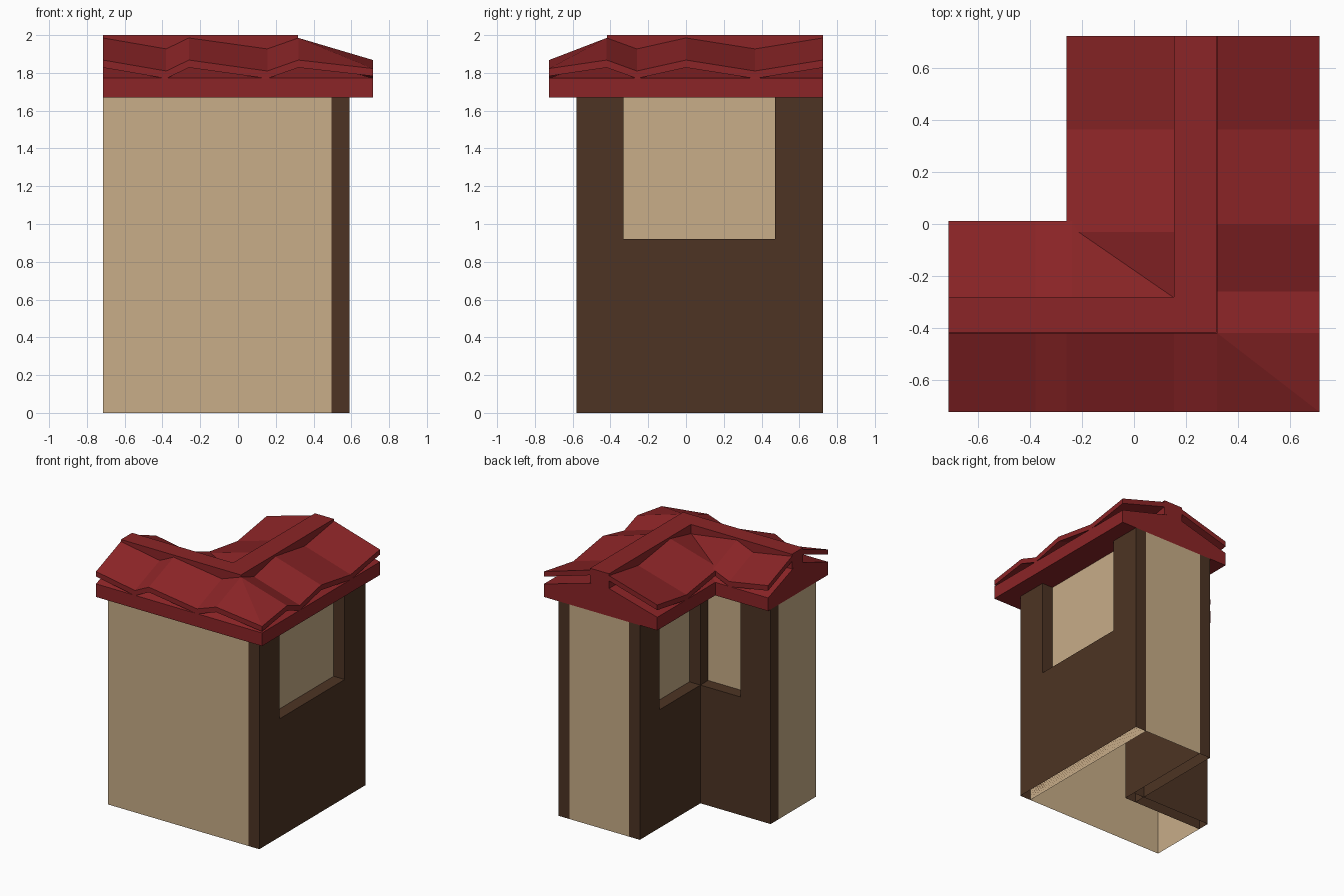
import bpy, bmesh

if "Cube" in bpy.data.objects:
    bpy.data.objects.remove(bpy.data.objects["Cube"])

def material(name, rgb):
    m = bpy.data.materials.new(name)
    m.diffuse_color = (*rgb, 1)
    m.use_nodes = True
    m.node_tree.nodes["Principled BSDF"].inputs["Base Color"].default_value = m.diffuse_color
    return m

TAN = material("tan_plaster", (0.578, 0.418, 0.246))
BROWN = material("dark_brown_wood", (0.074, 0.034, 0.017))
RED = material("red_roof", (0.26, 0.018, 0.02))

def make(name, verts, faces, mat, fix=True):
    bm = bmesh.new()
    vs = [bm.verts.new(v) for v in verts]
    for f in faces:
        bm.faces.new([vs[i] for i in f])
    if fix:
        bmesh.ops.recalc_face_normals(bm, faces=bm.faces)
    me = bpy.data.meshes.new(name)
    bm.to_mesh(me)
    bm.free()
    me.materials.append(mat)
    ob = bpy.data.objects.new(name, me)
    bpy.context.collection.objects.link(ob)
    return ob

def prism(name, pts, axis, a, b, mat, open_bottom=False):
    """Extrude a 2D profile along an axis from a to b."""
    def place(p, d):
        return {"x": (d, p[0], p[1]), "y": (p[0], d, p[1]), "z": (p[0], p[1], d)}[axis]
    n = len(pts)
    verts = [place(p, a) for p in pts] + [place(p, b) for p in pts]
    faces = [tuple(range(n)), tuple(range(2 * n - 1, n - 1, -1))]
    for i in range(n):
        j = (i + 1) % n
        if open_bottom and pts[i][1] == 0 and pts[j][1] == 0:
            continue
        faces.append((i, j, n + j, n + i))
    return make(name, verts, faces, mat)

WALL, SILL = 1.67, 0.92
X0, X1, Y0, Y1 = -0.715, 0.59, -0.58, 0.725
IX, IY, T = -0.11, -0.02, 0.095   # inner corner and plate thickness

# Tan wall sheets: start and end in plan (outside on the right), bottom height
sheets = {
    "front_wall": ((X0, Y0), (X1 - T, Y0), 0),
    "right_wall": ((X1 - T, Y0), (X1 - T, Y1), 0),
    "back_end_wall": ((X1 - T, Y1), (IX + T, Y1), 0),
    "left_end_wall": ((X0, IY - T), (X0, Y0), 0),
    "inner_left_panel": ((IX + T, Y1), (IX + T, IY - T), SILL - 0.02),
    "inner_back_panel": ((IX + T, IY - T), (X0, IY - T), SILL - 0.02),
}
for name, (p, q, z) in sheets.items():
    make(name, [(*p, z), (*q, z), (*q, WALL), (*p, WALL)], [(0, 1, 2, 3)], TAN, False)

# Dark wooden cladding with window openings
prism("right_cladding",
      [(Y0, 0), (Y1, 0), (Y1, WALL), (0.47, WALL), (0.47, SILL),
       (-0.33, SILL), (-0.33, WALL), (Y0, WALL)],
      "x", X1 - T, X1, BROWN, True)
prism("inner_left_cladding",
      [(IY, 0), (Y1, 0), (Y1, WALL), (0.48, WALL), (0.48, SILL), (IY, SILL)],
      "x", IX, IX + T, BROWN, True)
prism("inner_back_cladding",
      [(IX, 0), (X0, 0), (X0, WALL), (-0.455, WALL), (-0.455, SILL), (IX, SILL)],
      "y", IY - T, IY, BROWN, True)
prism("inner_corner_post",
      [(IX, 0), (IX + T, 0), (IX + T, WALL), (IX, WALL)],
      "y", IY - T, IY, BROWN, True)

# Roof base: L-shaped fascia with hipped and gabled top
R, F, RX, RY = 0.715, 0.725, -0.26, 0.011
outline = [(-R, -F), (R, -F), (R, F), (RX, F), (RX, RY), (-R, RY)]
cx, cy = (R + RX) / 2, (RY - F) / 2
verts = [(*p, WALL) for p in outline] + [(*p, 1.772) for p in outline]
verts += [(-R, cy, 1.905), (cx, cy, 1.905), (cx, F, 1.905)]
faces = [(5, 4, 3, 2, 1, 0)]
faces += [(i, (i + 1) % 6, 6 + (i + 1) % 6, 6 + i) for i in range(6)]
faces += [(6, 7, 13, 12), (7, 8, 14, 13), (8, 9, 14),
          (9, 10, 13, 14), (10, 11, 12, 13), (11, 6, 12)]
make("roof_base", verts, faces, RED)

# Wavy tile sheets: columns of (ridge position, eave position, wave drop)
def tiles(name, axis, ridge, eave, cols, thick=0.04):
    verts = []
    for r, e, drop in cols:
        top = [(r, ridge, 1.985 - (drop if r == e else 0)), (e, eave, 1.868 - drop)]
        for z_off in (0, -thick):
            for along, across, z in top:
                p = (along, across) if axis == "x" else (across, along)
                verts.append((*p, z + z_off))
    faces = []
    for i in range(len(cols) - 1):
        a, b = 4 * i, 4 * i + 4
        faces += [(a, a + 1, b + 1, b), (a + 2, b + 2, b + 3, a + 3),
                  (a + 1, a + 3, b + 3, b + 1), (a, b, b + 2, a + 2)]
    e = 4 * (len(cols) - 1)
    faces += [(0, 2, 3, 1), (e, e + 1, e + 3, e + 2)]
    make(name, verts, faces, RED)

LOW = 0.058
def wave(*positions):
    return [(p, p, LOW * (i % 2)) for i, p in enumerate(positions)]

tiles("front_tiles", "x", -0.42, -F,
      wave(-R, -0.38, -0.26, 0.155, 0.32) + [(0.32, R, 0.045)])
tiles("right_tiles", "y", 0.32, R,
      wave(F, 0.365, 0.0, -0.26, -0.42) + [(-0.42, -F, 0.045)])
tiles("inner_left_tiles", "y", 0.155, RX, wave(F, 0.365, -0.03, -0.285))
tiles("inner_back_tiles", "x", -0.285, RY, wave(-R, -0.38, -0.24, 0.155))

# Flat ridge cap following the L
prism("ridge_cap",
      [(-R, -0.418), (0.318, -0.418), (0.318, F), (0.155, F), (0.155, -0.282), (-R, -0.282)],
      "z", 1.885, 2.0, RED)
